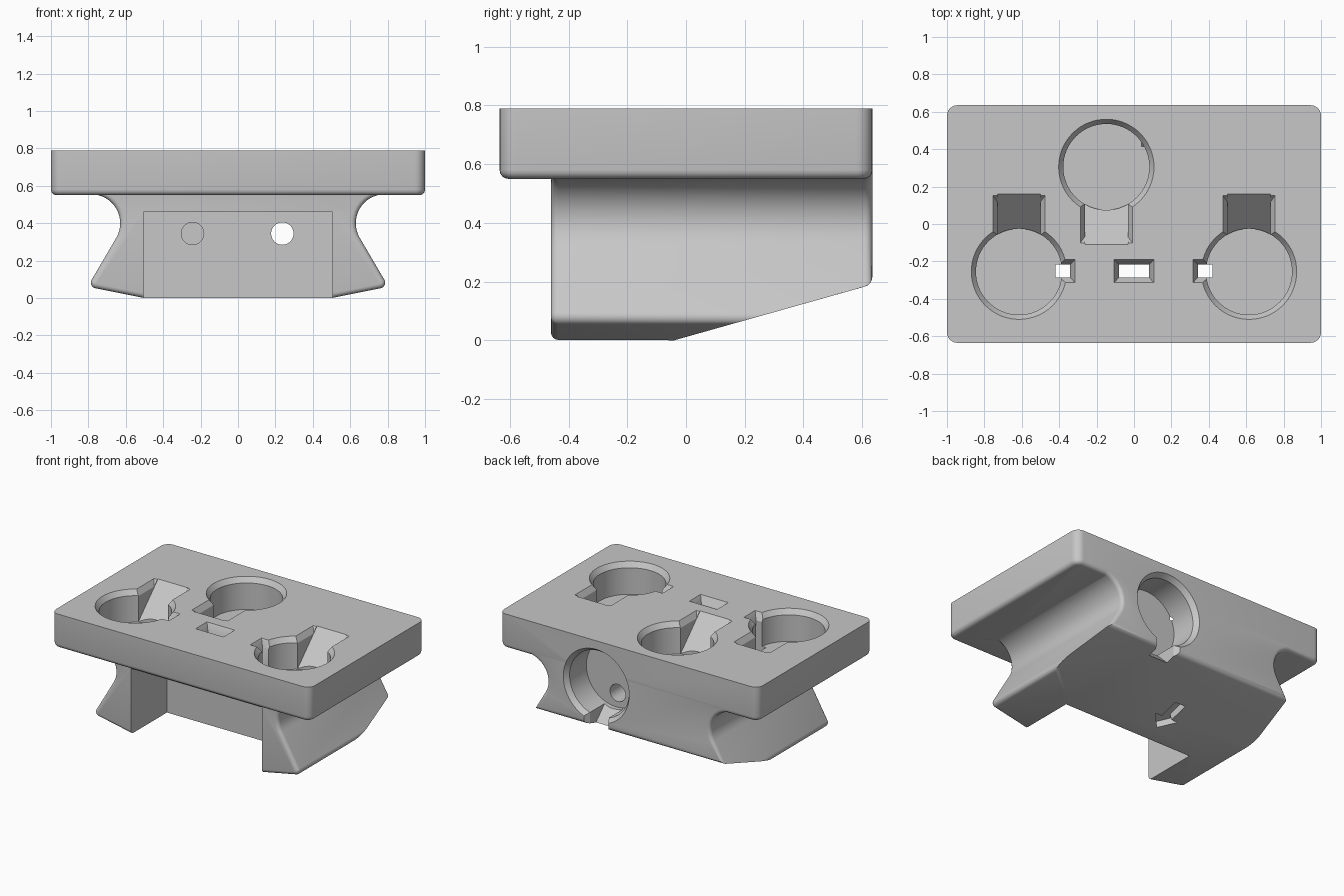
import bpy, bmesh, math
from mathutils import Matrix, Vector

cube = bpy.data.objects.get("Cube")
if cube:
    bpy.data.objects.remove(cube)

grey = bpy.data.materials.new("plain grey")
grey.use_nodes = True
grey.diffuse_color = (0.57, 0.57, 0.57, 1)
grey.node_tree.nodes["Principled BSDF"].inputs["Base Color"].default_value = (0.57, 0.57, 0.57, 1)


def to_object(name, bm, matrix=Matrix()):
    bmesh.ops.transform(bm, matrix=matrix, verts=bm.verts)
    bmesh.ops.recalc_face_normals(bm, faces=bm.faces)
    mesh = bpy.data.meshes.new(name)
    bm.to_mesh(mesh)
    bm.free()
    mesh.materials.append(grey)
    obj = bpy.data.objects.new(name, mesh)
    bpy.context.collection.objects.link(obj)
    return obj


def loft(loop_a, loop_b):
    """Closed solid between two loops with equal point counts."""
    bm = bmesh.new()
    a = [bm.verts.new(p) for p in loop_a]
    b = [bm.verts.new(p) for p in loop_b]
    bm.faces.new(a)
    bm.faces.new(b)
    for i in range(len(a)):
        j = (i + 1) % len(a)
        bm.faces.new((a[i], a[j], b[j], b[i]))
    bmesh.ops.recalc_face_normals(bm, faces=bm.faces)
    return bm


def arc(cx, cz, r, start, end, n):
    angles = [math.radians(start + (end - start) * i / n) for i in range(n + 1)]
    return [(cx + r * math.cos(a), cz + r * math.sin(a)) for a in angles]


def circle(r, z, n=64):
    return [(x, y, z) for x, y in arc(0, 0, r, 0, 360, n)[:-1]]


def rect(x0, x1, y0, y1, z):
    return [(x0, y0, z), (x1, y0, z), (x1, y1, z), (x0, y1, z)]


def round_edges(bm, offset, segments, rule):
    edges = [e for e in bm.edges if rule(e.verts[0].co, e.verts[1].co)]
    bmesh.ops.bevel(bm, geom=edges, offset=offset, segments=segments, profile=0.5,
                    affect='EDGES', clamp_overlap=False)


def combine(target, other, operation):
    mod = target.modifiers.new("combine", 'BOOLEAN')
    mod.object, mod.operation, mod.solver = other, operation, 'EXACT'
    bpy.context.view_layer.objects.active = target
    bpy.ops.object.modifier_apply(modifier=mod.name)
    bpy.data.objects.remove(other)


def cut(target, bm, matrix=Matrix()):
    combine(target, to_object("cutter", bm, matrix), 'DIFFERENCE')


# Top plate with rounded corners and a softened lower rim
bm = loft(rect(-1, 1, -0.635, 0.635, 0.55), rect(-1, 1, -0.635, 0.635, 0.79))
round_edges(bm, 0.055, 6, lambda a, b: abs(a.z - b.z) > 0.1)
round_edges(bm, 0.03, 4, lambda a, b: max(a.z, b.z) < 0.56)
block = to_object("mounting_block", bm)

# Waisted body: mirrored profile swept front to back
half = [(0.5, 0)] + arc(0.757, 0.082, 0.03, -80, 30, 6)
half += arc(0.785, 0.40, 0.155, 210, 90, 16) + [(0.785, 0.65)]
profile = half + [(-x, z) for x, z in reversed(half)]
bm = loft([(x, -0.46, z) for x, z in profile], [(x, 0.6345, z) for x, z in profile])

# Sloping underside at the back, then softened front and back outlines
bmesh.ops.bisect_plane(bm, geom=bm.verts[:] + bm.edges[:] + bm.faces[:],
                       plane_co=(0, -0.04, 0), plane_no=Vector((0, 0.19, -0.675)),
                       clear_outer=True)
bmesh.ops.holes_fill(bm, edges=[e for e in bm.edges if e.is_boundary], sides=0)
bmesh.ops.recalc_face_normals(bm, faces=bm.faces)
round_edges(bm, 0.025, 4, lambda a, b: max(a.y, b.y) < -0.459 or min(a.y, b.y) > 0.634)
body = to_object("waisted_body", bm)

# Front recess
cut(body, loft(rect(-0.506, 0.506, -0.7, -0.06, -0.1), rect(-0.506, 0.506, -0.7, -0.06, 0.46)))
combine(block, body, 'UNION')


# Round pockets, each with a chamfered rim and a ramped finger slot
def pocket(matrix, w=0.115):
    cut(block, loft(circle(0.23, -0.22), circle(0.23, 0.02)), matrix)
    cut(block, loft(circle(0.23, -0.035), circle(0.27, 0.021)), matrix)
    ramp = [(-0.435, 0.02), (-0.2, -0.215), (-0.12, -0.215), (-0.12, 0.02)]
    cut(block, loft([(-w, y, z) for y, z in ramp], [(w, y, z) for y, z in ramp]), matrix)
    cut(block, loft(rect(0.002 - w, w - 0.002, -0.37, -0.16, -0.04),
                    rect(-w - 0.038, w + 0.038, -0.425, -0.16, 0.021)), matrix)


half_turn = Matrix.Rotation(math.pi, 4, 'Z')
for x in (-0.615, 0.615):
    pocket(Matrix.Translation((x, -0.255, 0.79)) @ half_turn)
pocket(Matrix.Translation((-0.148, 0.305, 0.79)))
face_back = Matrix(((-1, 0, 0, 0.25), (0, 0, 1, 0.635), (0, 1, 0, 0.475), (0, 0, 0, 1)))
pocket(face_back, 0.072)

# Small chamfered channels down into the recess
for x0, x1, c0, c1 in ((-0.08, 0.08, 0.03, 0.03), (-0.42, -0.342, 0, 0.03), (0.342, 0.42, 0.03, 0)):
    cut(block, loft(rect(x0, x1, -0.285, -0.217, 0.4), rect(x0, x1, -0.285, -0.217, 0.85)))
    cut(block, loft(rect(x0, x1, -0.285, -0.217, 0.74),
                    rect(x0 - c0, x1 + c1, -0.317, -0.187, 0.795)))

# Bores in the recess wall: one blind, one reaching the back pocket
for x, end in ((-0.243, 0.2), (0.237, 0.45)):
    bore = loft(circle(0.06, -0.2, 32), circle(0.06, end, 32))
    cut(block, bore, Matrix.Translation((x, 0, 0.345)) @ Matrix.Rotation(-math.pi / 2, 4, 'X'))

# Direction mark sunk into the underside
arrow = [(0, 0), (0.09, 0.1), (0.04, 0.1), (0.04, 0.24), (-0.04, 0.24), (-0.04, 0.1), (-0.09, 0.1)]
tilt = Matrix.Translation((-0.145, 0.05, 0.025)) @ Matrix.Rotation(math.atan2(0.19, 0.675), 4, 'X')
cut(block, loft([(x, y, -0.08) for x, y in arrow], [(x, y, 0.05) for x, y in arrow]), tilt)

# Smooth the rounded surfaces, keep edges crisp
bpy.ops.object.select_all(action='DESELECT')
block.select_set(True)
bpy.context.view_layer.objects.active = block
bpy.ops.object.shade_smooth_by_angle(angle=math.radians(30))
